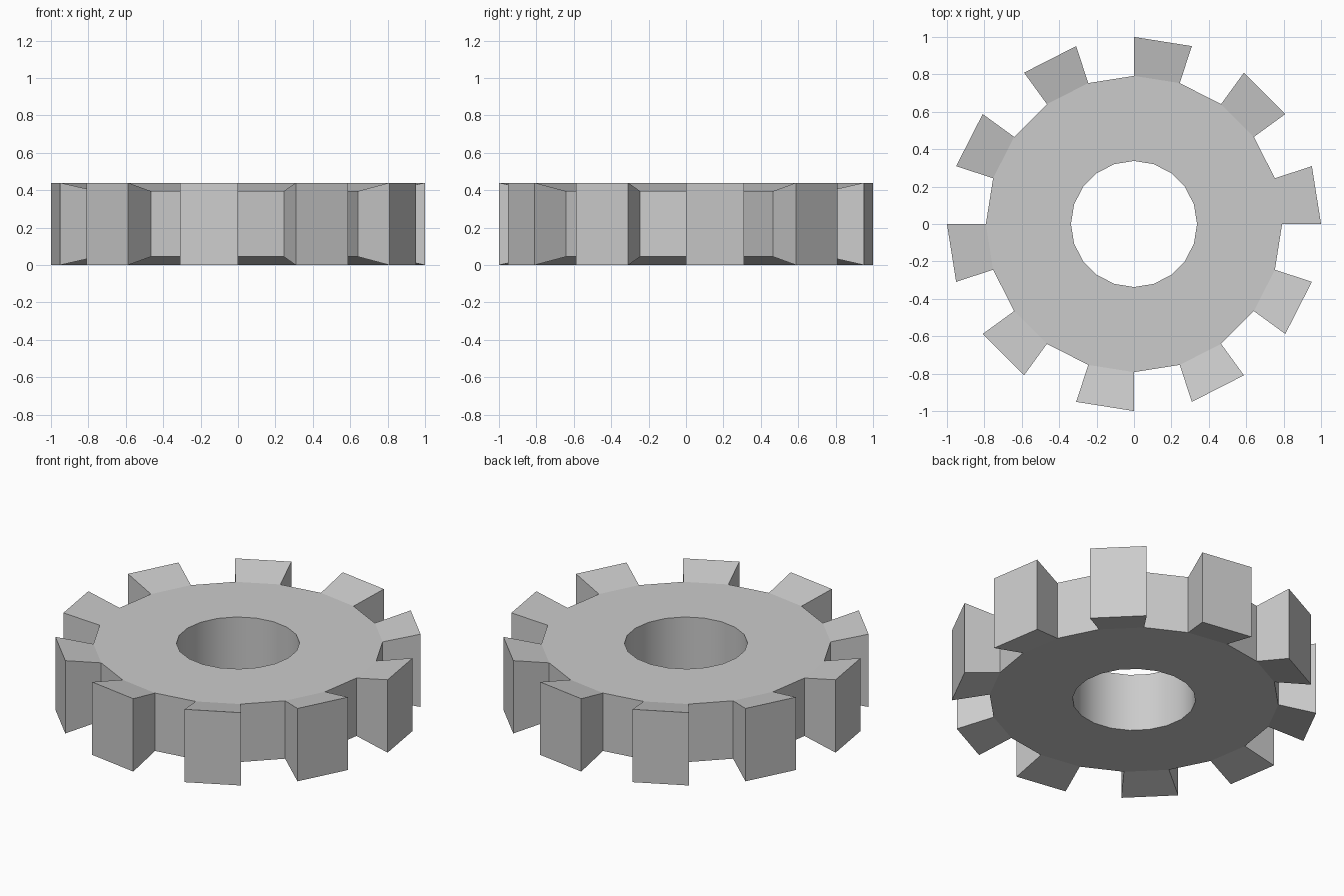
import bpy
import bmesh
from math import cos, sin, pi

SEGMENTS = 20            # every second segment carries a tooth
HOLE_R, ROOT_R, TIP_R = 0.337, 0.792, 1.0
BODY_Z = (0.045, 0.395)  # flat disc, bottom and top
TIP_Z = (0.0, 0.44)      # teeth flare to the full height

cube = bpy.data.objects.get("Cube")
if cube:
    bpy.data.objects.remove(cube, do_unlink=True)

# Single grey finish
grey = bpy.data.materials.new("plain grey")
grey.use_nodes = True
colour = (0.6, 0.6, 0.6, 1.0)
grey.diffuse_color = colour
grey.node_tree.nodes["Principled BSDF"].inputs["Base Color"].default_value = colour

bm = bmesh.new()


def ring(radius, z):
    """Circle of vertices, one per segment boundary."""
    step = 2 * pi / SEGMENTS
    return [bm.verts.new((radius * cos(i * step), radius * sin(i * step), z))
            for i in range(SEGMENTS)]


def band(a, b, i):
    """Quad joining two rings across one segment."""
    j = (i + 1) % SEGMENTS
    return bm.faces.new((a[i], a[j], b[j], b[i]))


hole_low, hole_high = (ring(HOLE_R, z) for z in BODY_Z)
root_low, root_high = (ring(ROOT_R, z) for z in BODY_Z)
tip_low, tip_high = (ring(TIP_R, z) for z in TIP_Z)

for i in range(SEGMENTS):
    # Disc faces and round bore
    band(hole_low, root_low, i)
    band(hole_high, root_high, i)
    band(hole_low, hole_high, i).smooth = True
    if i % 2:
        # Valley between teeth
        band(root_low, root_high, i)
    else:
        # Flared tooth with two flanks
        band(root_low, tip_low, i)
        band(tip_low, tip_high, i)
        band(tip_high, root_high, i)
        for k in (i, i + 1):
            bm.faces.new((root_low[k], tip_low[k], tip_high[k], root_high[k]))

# Remove unused tip vertices, orient faces, keep bore rims crisp
bmesh.ops.delete(bm, geom=[v for v in bm.verts if not v.link_faces], context="VERTS")
bmesh.ops.recalc_face_normals(bm, faces=bm.faces)
for edge in bm.edges:
    edge.smooth = all(f.smooth for f in edge.link_faces)

mesh = bpy.data.meshes.new("gear_wheel")
bm.to_mesh(mesh)
bm.free()
mesh.materials.append(grey)
gear = bpy.data.objects.new("gear_wheel", mesh)
bpy.context.collection.objects.link(gear)
